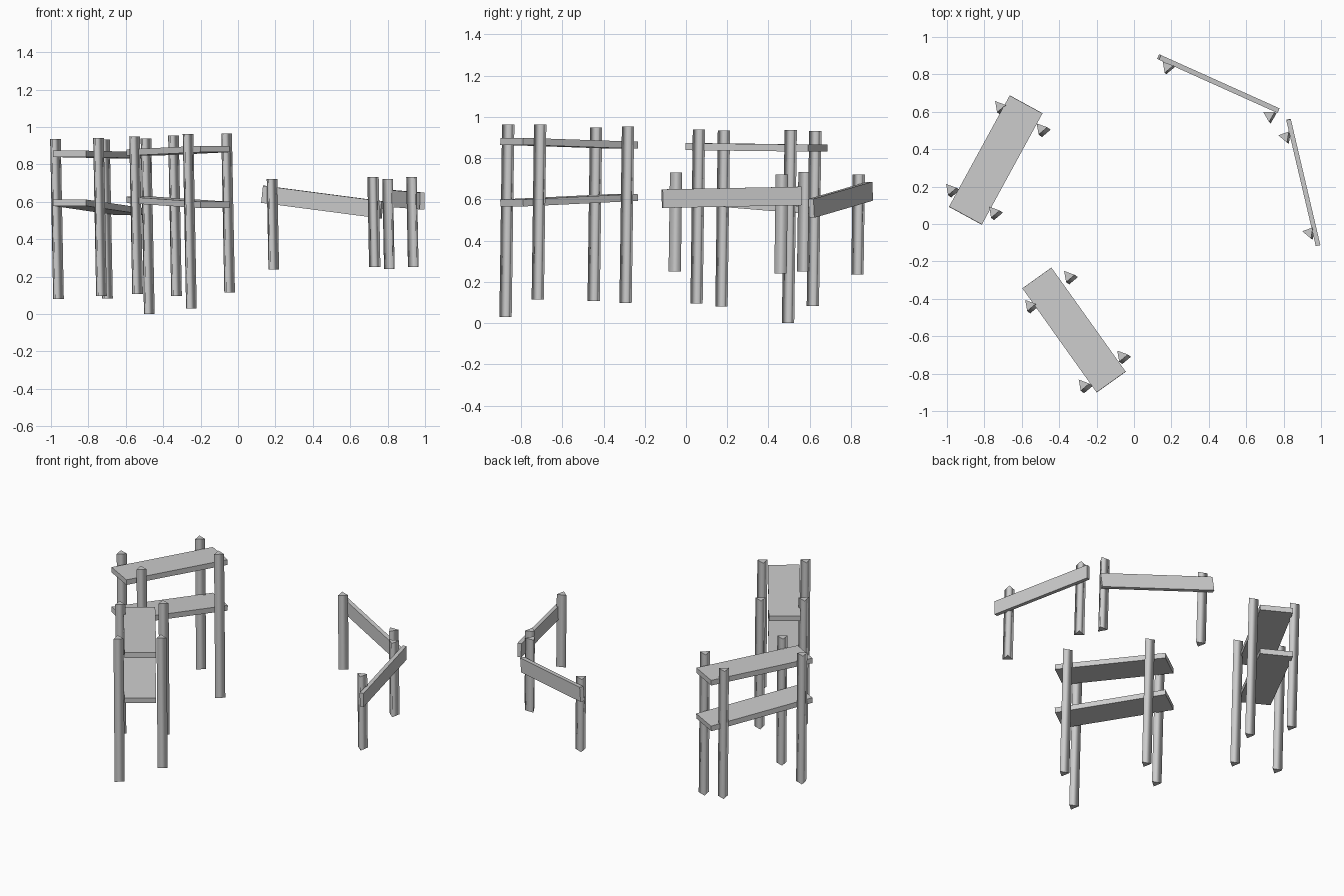
import bpy, bmesh, math
from mathutils import Vector, Matrix

if "Cube" in bpy.data.objects:
    bpy.data.objects.remove(bpy.data.objects["Cube"])

grey = bpy.data.materials.new("plain grey")
grey.diffuse_color = (0.6, 0.6, 0.6, 1)
grey.use_nodes = True
grey.node_tree.nodes["Principled BSDF"].inputs["Base Color"].default_value = grey.diffuse_color


def finish(name, bm):
    bmesh.ops.recalc_face_normals(bm, faces=bm.faces)
    mesh = bpy.data.meshes.new(name)
    bm.to_mesh(mesh)
    bm.free()
    mesh.materials.append(grey)
    obj = bpy.data.objects.new(name, mesh)
    bpy.context.collection.objects.link(obj)


# Three-sided post, slightly leaning; x and y locate its top
def post(name, x, y, bottom, top, turn, radius=0.035):
    bm = bmesh.new()
    height = top - bottom
    rings = []
    for z, dx, dy in ((bottom, 0.019 * height, -0.014 * height), (top, 0, 0)):
        angles = [math.radians(turn + 120 * i) for i in range(3)]
        rings.append([bm.verts.new((x + dx + radius * math.cos(a),
                                    y + dy + radius * math.sin(a), z)) for a in angles])
    low, high = rings
    bm.faces.new(low)
    bm.faces.new(high)
    for i in range(3):
        j = (i + 1) % 3
        bm.faces.new((low[i], low[j], high[j], high[i])).smooth = True
    finish(name, bm)


# Straight board between two end centres
def board(name, start, end, width, thickness):
    a, b = Vector(start), Vector(end)
    along = (b - a).normalized()
    side = Vector((0, 0, 1)).cross(along).normalized()
    up = along.cross(side)
    frame = Matrix((along, side, up)).transposed().to_4x4()
    size = Matrix.Diagonal(((b - a).length, width, thickness, 1))
    bm = bmesh.new()
    bmesh.ops.create_cube(bm, size=1, matrix=Matrix.Translation((a + b) / 2) @ frame @ size)
    finish(name, bm)


# Posts of the two shelf racks: x, y, bottom, top
back_rack = [(-0.982, 0.187, 0.08, 0.935), (-0.752, 0.066, 0.096, 0.94),
             (-0.72, 0.63, 0.083, 0.933), (-0.498, 0.511, 0.0, 0.938)]
front_rack = [(-0.351, -0.278, 0.097, 0.953), (-0.559, -0.433, 0.108, 0.95),
              (-0.067, -0.704, 0.115, 0.964), (-0.273, -0.859, 0.03, 0.963)]
for rack, posts in (("back_rack", back_rack), ("front_rack", front_rack)):
    for i, p in enumerate(posts, 1):
        post(f"{rack}_post_{i}", *p, turn=10)

# Rack shelves
board("back_rack_upper_shelf", (-0.901, 0.045, 0.856), (-0.577, 0.639, 0.849), 0.20, 0.034)
board("back_rack_lower_shelf", (-0.901, 0.045, 0.595), (-0.577, 0.639, 0.547), 0.20, 0.034)
board("front_rack_upper_shelf", (-0.122, -0.845, 0.882), (-0.519, -0.289, 0.863), 0.191, 0.034)
board("front_rack_lower_shelf", (-0.122, -0.845, 0.583), (-0.519, -0.289, 0.61), 0.191, 0.034)

# Fence posts and rails
fence = [(0.176, 0.841, 0.237, 0.721, 10), (0.722, 0.58, 0.251, 0.733, 30),
         (0.806, 0.468, 0.24, 0.721, 50), (0.934, -0.045, 0.25, 0.731, 50)]
for i, p in enumerate(fence, 1):
    post(f"fence_post_{i}", *p)
board("back_fence_rail", (0.134, 0.893, 0.64), (0.768, 0.608, 0.557), 0.027, 0.092)
board("side_fence_rail", (0.826, 0.559, 0.617), (0.984, -0.115, 0.604), 0.025, 0.09)
